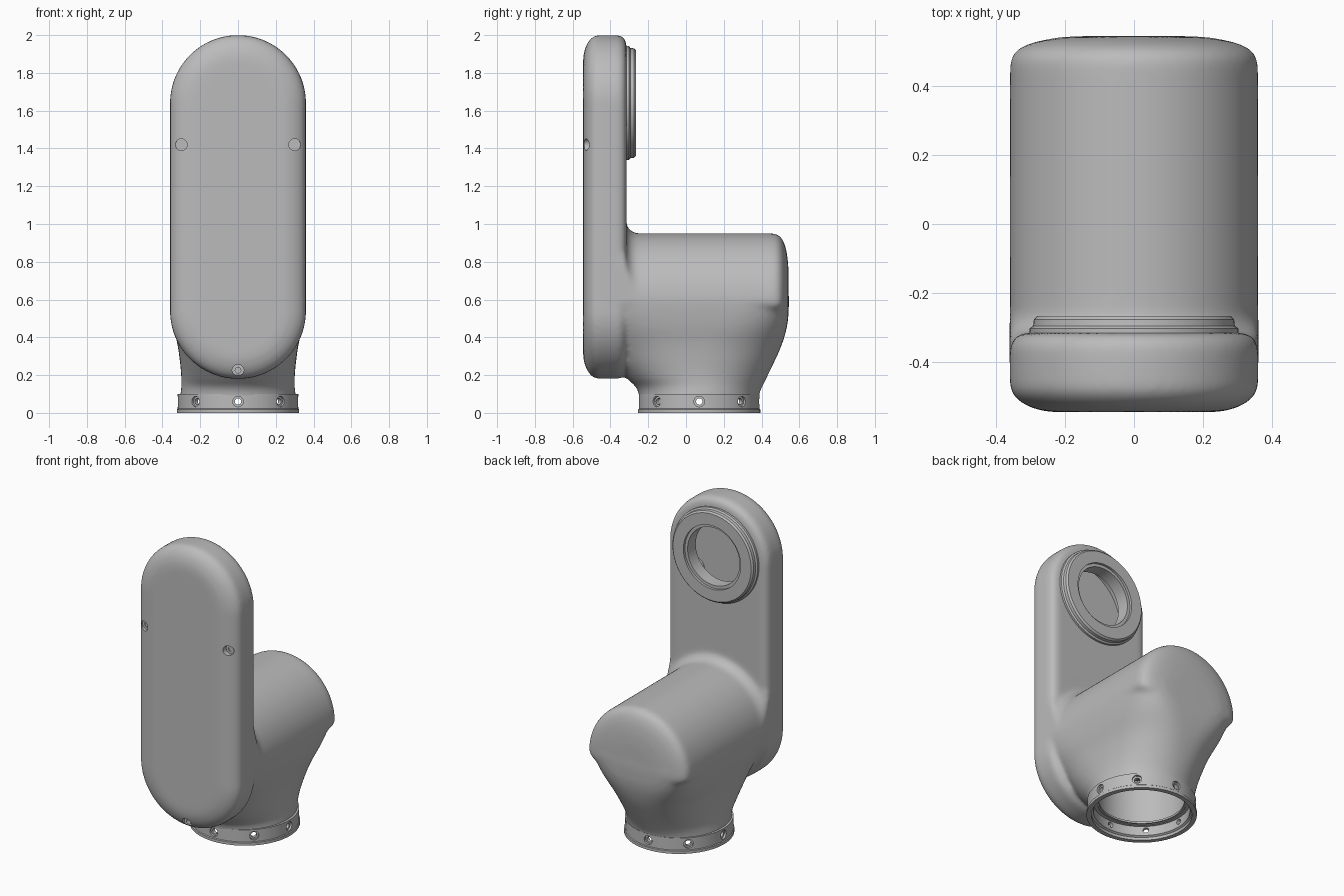
import bpy, bmesh, math
from mathutils import Vector

if "Cube" in bpy.data.objects:
    bpy.data.objects.remove(bpy.data.objects["Cube"])

grey = bpy.data.materials.new("mid_grey")
grey.use_nodes = True
COLOUR = (0.5, 0.5, 0.5, 1)
grey.diffuse_color = COLOUR
grey.node_tree.nodes["Principled BSDF"].inputs["Base Color"].default_value = COLOUR

N = 64
HALF = 0.36                     # half width of arm and barrel
LOW, HIGH = 0.54, 1.64          # arc centres of the arm outline
NECK_Y = 0.07
Y, Z = Vector((0, 1, 0)), Vector((0, 0, 1))


def circle(centre, axis, r, n=N):
    q = axis.to_track_quat('Z', 'Y')
    return [Vector(centre) + q @ Vector((r * math.cos(a), r * math.sin(a), 0))
            for a in (2 * math.pi * i / n for i in range(n))]


def stadium(y, inset):
    pts, r = [], HALF - inset
    for i in range(N):
        a = 2 * math.pi * (i + 0.5) / N
        pts.append(Vector((r * math.cos(a), y, (HIGH if math.sin(a) > 0 else LOW) + r * math.sin(a))))
    return pts


def loft(bm, rings, closed=False):
    """Skin a list of equal rings, capped or joined end to start."""
    loops = [[bm.verts.new(p) for p in ring] for ring in rings]
    n = len(loops[0])
    pairs = list(zip(loops, loops[1:])) + ([(loops[-1], loops[0])] if closed else [])
    for a, b in pairs:
        for i in range(n):
            bm.faces.new((a[i], a[(i + 1) % n], b[(i + 1) % n], b[i]))
    if not closed:
        bm.faces.new(loops[0][::-1])
        bm.faces.new(loops[-1])


def make(name, *shells, closed=False):
    bm = bmesh.new()
    for rings in shells:
        loft(bm, rings, closed)
    bmesh.ops.recalc_face_normals(bm, faces=bm.faces)
    mesh = bpy.data.meshes.new(name)
    bm.to_mesh(mesh)
    bm.free()
    obj = bpy.data.objects.new(name, mesh)
    bpy.context.collection.objects.link(obj)
    return obj


def lathe(name, profile, centre, axis):
    return make(name, [circle(Vector(centre) + axis * h, axis, r) for r, h in profile], closed=True)


cutters = []


def cut(target, rings, solver='MANIFOLD'):
    cutter = make("cutter", rings)
    cutter.hide_render = True
    cutters.append(cutter)
    mod = target.modifiers.new("cut", 'BOOLEAN')
    mod.operation, mod.object, mod.solver = 'DIFFERENCE', cutter, solver


def rod(start, end, r, n=N):
    start, end = Vector(start), Vector(end)
    axis = (end - start).normalized()
    return [circle(start, axis, r, n), circle(end, axis, r, n)]


def finish(obj):
    bpy.ops.object.select_all(action='DESELECT')
    obj.select_set(True)
    bpy.context.view_layer.objects.active = obj
    bpy.ops.object.convert(target='MESH')
    obj.data.materials.clear()
    obj.data.materials.append(grey)
    bpy.ops.object.shade_smooth_by_angle(angle=math.radians(35))


# Upright arm: stadium slab with a wide front rounding and a tight back one
STEPS = [math.pi / 2 * i / 8 for i in range(9)]
arm = [stadium(-0.545 + 0.08 * (1 - math.cos(t)), 0.14 * (1 - math.sin(t))) for t in STEPS]
arm += [stadium(-0.365 + 0.05 * math.sin(t), 0.05 * (1 - math.cos(t))) for t in STEPS]

# Barrel: upper half round, flared into the arm, softly domed at the back
profile = [(0.43, -0.40), (0.43, -0.32)]
profile += [(0.43 - 0.07 * math.sin(t), -0.25 - 0.07 * math.cos(t)) for t in STEPS[1:]]
profile += [(HALF * math.cos(t) ** 0.55, 0.46 + 0.085 * math.sin(t) ** 0.8) for t in STEPS[:-1]]
barrel = []
for r, y in profile:
    ring = circle((0, y, 0), Y, r)
    for p in ring:
        if p.z < 0:
            p.x *= min(1, HALF / r)
            p.z *= 0.3
        p.x = max(-HALF, min(HALF, p.x))
        p.z += 0.59
    barrel.append(ring)

# Neck: sections (height, half width, front, back, squareness) from pipe to barrel
sections = [
    (0.03, 0.31, -0.245, 0.38, 2), (0.10, 0.305, -0.25, 0.388, 2),
    (0.14, 0.30, -0.268, 0.405, 2), (0.18, 0.30, -0.31, 0.424, 2.1),
    (0.25, 0.305, -0.37, 0.458, 2.3), (0.36, 0.32, -0.44, 0.507, 2.8),
    (0.47, 0.345, -0.48, 0.537, 4), (0.59, 0.36, -0.50, 0.545, 6),
    (0.66, 0.352, -0.50, 0.54, 6)]


def between(k, t):
    """Smooth interpolation of the sections."""
    rows = [sections[max(0, min(len(sections) - 1, k + j))] for j in (-1, 0, 1, 2)]
    return [b + t / 2 * (c - a + t * (2 * a - 5 * b + 4 * c - d + t * (3 * (b - c) + d - a)))
            for a, b, c, d in zip(*rows)]


neck = []
for k in range(len(sections) - 1):
    for s in range(5):
        z, w, front, back, power = between(k, s / 5)
        ring = []
        for p in circle((0, 0, 0), Z, 1):
            x, y = (math.copysign(abs(c) ** (2 / power), c) for c in p.xy)
            ring.append(Vector((w * x, (front + back) / 2 + (back - front) / 2 * y, z)))
        neck.append(ring)

# Blend the three masses into one smooth casting
housing = make("housing", arm, barrel, neck)
remesh = housing.modifiers.new("blend", 'REMESH')
remesh.mode, remesh.voxel_size = 'VOXEL', 0.012
soften = housing.modifiers.new("soften", 'SMOOTH')
soften.factor, soften.iterations = 0.5, 14

# Hollow interior of the arm, barrel and neck
WINDOW = (0, 0, HIGH)
cut(housing, [stadium(-0.488, 0.06), stadium(-0.365, 0.06)])
cut(housing, rod((0, -0.40, HIGH), (0, -0.2, HIGH), 0.186))
cut(housing, rod((0, NECK_Y, -0.1), (0, NECK_Y, 0.6), 0.262))
cut(housing, rod((0, NECK_Y, -0.1), (0, NECK_Y, 0.085), 0.33))
cut(housing, rod((0, -0.26, 0.6), (0, 0.44, 0.6), 0.28))

# Counterbored screw holes in the front
for x, z in ((-0.3, 1.42), (0.3, 1.42), (0, 0.225)):
    cut(housing, rod((x, -0.6, z), (x, -0.505, z), 0.031, 24))
    cut(housing, rod((x, -0.6, z), (x, -0.47, z), 0.015, 24))

# Round joint flange on the back of the arm
flange = lathe("joint_flange", [
    (0.302, -0.33), (0.302, -0.302), (0.292, -0.295), (0.290, -0.276), (0.280, -0.266),
    (0.205, -0.266), (0.205, -0.282), (0.186, -0.282), (0.186, -0.36), (0.25, -0.36)], WINDOW, Y)

# Screw bosses inside the arm
bosses = [lathe(side + "_screw_boss", [(0.055, -0.50), (0.055, -0.37), (0.022, -0.37), (0.022, -0.50)],
                (x, 0, 1.43), Y) for side, x in (("left", 0.265), ("right", -0.265))]

# Mounting collar at the foot with eight countersunk radial holes
collar = lathe("mounting_collar", [
    (0.324, 0), (0.324, 0.018), (0.319, 0.022), (0.319, 0.1), (0.25, 0.1),
    (0.25, 0.088), (0.283, 0.088), (0.283, 0.025), (0.295, 0.018), (0.295, 0)], (0, NECK_Y, 0), Z)
middle = Vector((0, NECK_Y, 0.06))
for i in range(8):
    a = math.pi / 4 * i
    out = Vector((math.cos(a), math.sin(a), 0))
    cut(collar, rod(middle + out * 0.305, middle + out * 0.4, 0.028, 24), 'EXACT')
    cut(collar, rod(middle + out * 0.2, middle + out * 0.4, 0.017, 24), 'EXACT')

for part in [housing, flange, collar] + bosses:
    finish(part)
for cutter in cutters:
    bpy.data.objects.remove(cutter)
